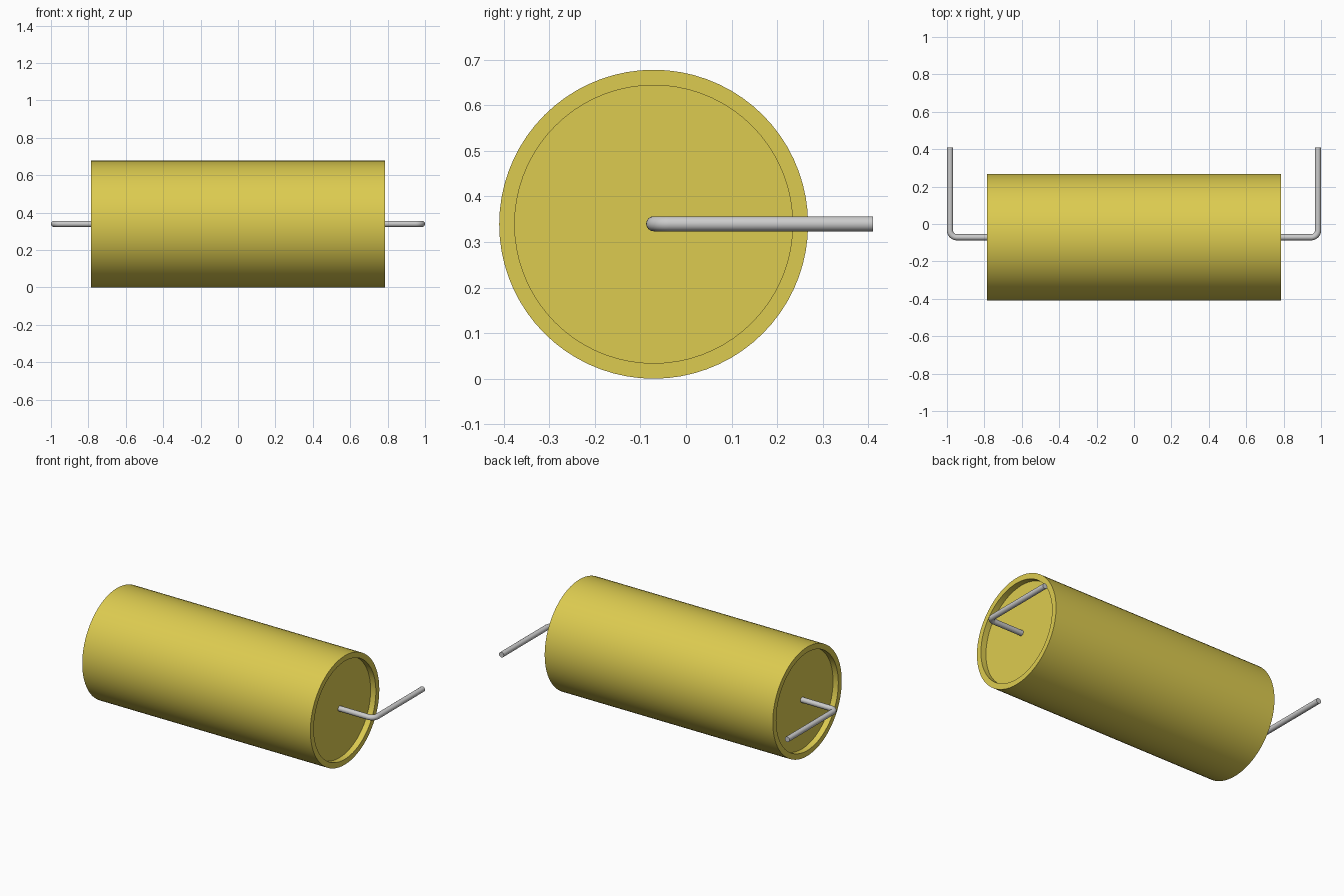
import bpy, bmesh
from math import sin, cos, pi, radians

if "Cube" in bpy.data.objects:
    bpy.data.objects.remove(bpy.data.objects["Cube"])

AXIS_Y, AXIS_Z = -0.071, 0.339
HALF, R, R_IN, DEPTH = 0.785, 0.339, 0.305, 0.036
WIRE_R, WIRE_X, TIP_Y, BEND = 0.0165, 0.9835, 0.41, 0.036


def finish(ob, mat=None):
    bpy.ops.object.select_all(action='DESELECT')
    ob.select_set(True)
    bpy.context.view_layer.objects.active = ob
    bpy.ops.object.shade_smooth_by_angle(angle=radians(35))
    if mat:
        ob.data.materials.append(mat)


def lathe(name, profile, segs):
    """Revolve (x, radius) points about the body axis and cap both ends."""
    bm = bmesh.new()
    rings = [[bm.verts.new((x, r * cos(2 * pi * i / segs), r * sin(2 * pi * i / segs)))
              for i in range(segs)] for x, r in profile]
    for a, b in zip(rings, rings[1:]):
        for i in range(segs):
            j = (i + 1) % segs
            bm.faces.new((a[i], a[j], b[j], b[i]))
    bm.faces.new(rings[0])
    bm.faces.new(rings[-1])
    bmesh.ops.recalc_face_normals(bm, faces=bm.faces)
    me = bpy.data.meshes.new(name)
    bm.to_mesh(me)
    bm.free()
    ob = bpy.data.objects.new(name, me)
    ob.location = (0, AXIS_Y, AXIS_Z)
    bpy.context.collection.objects.link(ob)
    return ob


def lead(name, side):
    """Bent round wire leaving one end of the body and turning to the back."""
    path = [(HALF - DEPTH - 0.02, 0)]
    for k in range(9):
        a = pi / 2 * k / 8
        path.append((WIRE_X - BEND + BEND * sin(a), BEND - BEND * cos(a)))
    path.append((WIRE_X, TIP_Y - AXIS_Y))
    cu = bpy.data.curves.new(name, 'CURVE')
    cu.dimensions = '3D'
    cu.bevel_depth = WIRE_R
    cu.bevel_resolution = 6
    cu.use_fill_caps = True
    sp = cu.splines.new('POLY')
    sp.points.add(len(path) - 1)
    for p, (x, y) in zip(sp.points, path):
        p.co = (side * x, y, 0, 1)
    ob = bpy.data.objects.new(name, cu)
    ob.location = (0, AXIS_Y, AXIS_Z + 0.001)
    bpy.context.collection.objects.link(ob)
    bpy.ops.object.select_all(action='DESELECT')
    ob.select_set(True)
    bpy.context.view_layer.objects.active = ob
    bpy.ops.object.convert(target='MESH')
    ob = bpy.context.view_layer.objects.active
    # weld the end caps and keep normals outward
    bm = bmesh.new()
    bm.from_mesh(ob.data)
    bmesh.ops.remove_doubles(bm, verts=bm.verts, dist=1e-5)
    bmesh.ops.recalc_face_normals(bm, faces=bm.faces)
    bm.to_mesh(ob.data)
    bm.free()
    finish(ob)


# yellow sleeve with a recessed sealed face at each end
yellow = bpy.data.materials.new("yellow_film")
yellow.diffuse_color = (0.72, 0.60, 0.08, 1)
yellow.use_nodes = True
yellow.node_tree.nodes["Principled BSDF"].inputs["Base Color"].default_value = yellow.diffuse_color
half = [(HALF - DEPTH, R_IN), (HALF, R_IN), (HALF, R)]
body = lathe("capacitor_body", [(-x, r) for x, r in half] + half[::-1], 72)
finish(body, yellow)

# wire leads
lead("left_lead", -1)
lead("right_lead", 1)
